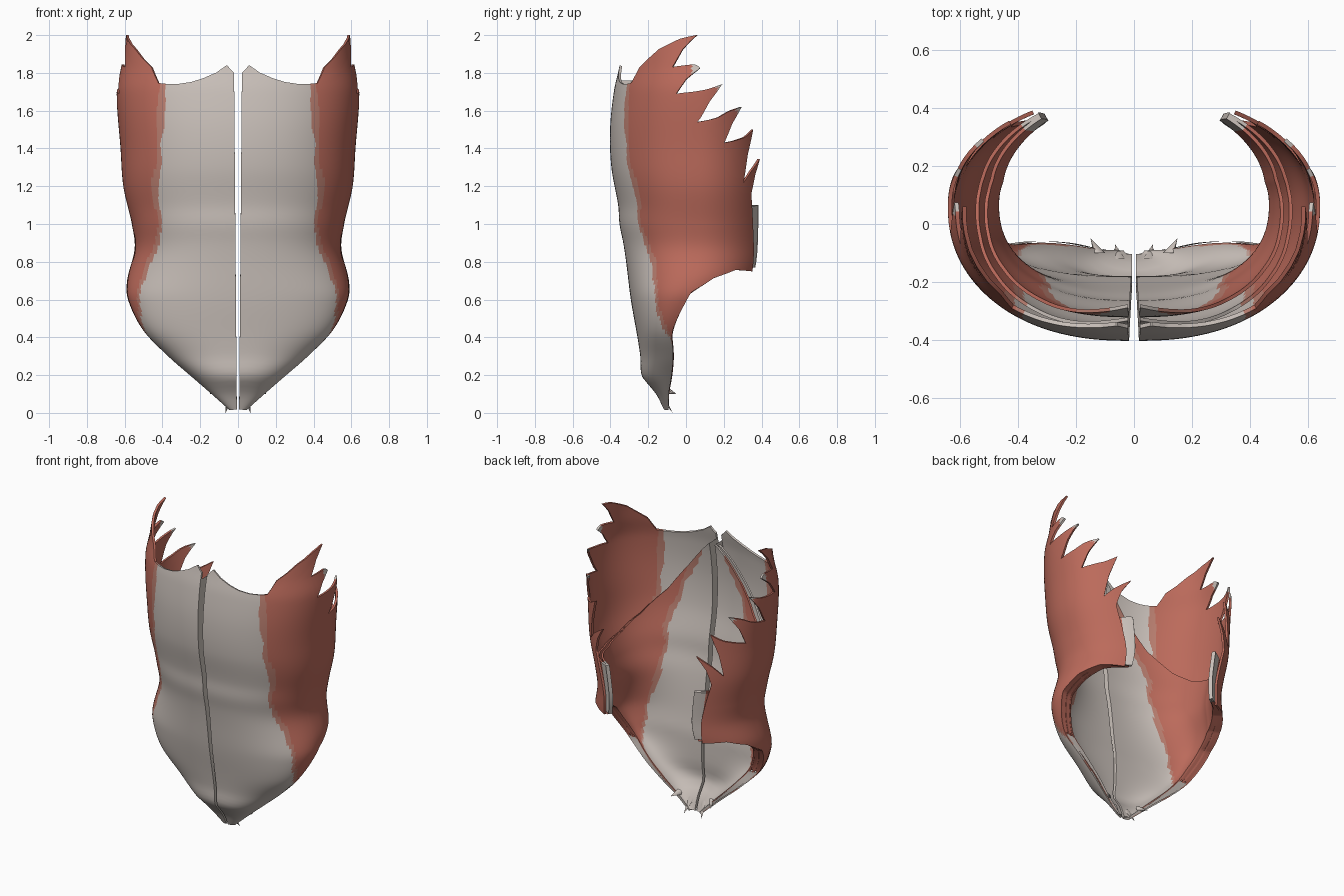
import bpy, bmesh, math

if "Cube" in bpy.data.objects:
    bpy.data.objects.remove(bpy.data.objects["Cube"])

# ---------- materials ----------
def material(name, rgb):
    m = bpy.data.materials.new(name)
    m.diffuse_color = (*rgb, 1)
    m.use_nodes = True
    m.node_tree.nodes["Principled BSDF"].inputs["Base Color"].default_value = m.diffuse_color
    return m

MUSCLE = material("muscle red", (0.50, 0.145, 0.105))
BLEND = material("muscle to tendon blend", (0.50, 0.215, 0.165))
TENDON = material("tendon ivory", (0.60, 0.54, 0.50))
MATS = [MUSCLE, BLEND, TENDON]

# ---------- smooth and straight interpolation through key points ----------
def smooth(keys, t):
    if t <= keys[0][0]:
        return keys[0][1]
    if t >= keys[-1][0]:
        return keys[-1][1]
    n = len(keys)
    slope = lambda j: ((keys[min(j + 1, n - 1)][1] - keys[max(j - 1, 0)][1]) /
                       (keys[min(j + 1, n - 1)][0] - keys[max(j - 1, 0)][0]))
    for i in range(n - 1):
        (t0, v0), (t1, v1) = keys[i], keys[i + 1]
        if t <= t1:
            h = t1 - t0
            s = (t - t0) / h
            return ((2*s**3 - 3*s*s + 1) * v0 + (s**3 - 2*s*s + s) * h * slope(i)
                    + (3*s*s - 2*s**3) * v1 + (s**3 - s*s) * h * slope(i + 1))

def lerp(p, q, f):
    return tuple(a + (b - a) * f for a, b in zip(p, q))

def along(points, f):
    k = f * (len(points) - 1)
    i = min(int(k), len(points) - 2)
    return lerp(points[i], points[i + 1], k - i)

# ---------- torso cross-section: half width, front depth and centre by height ----------
WIDTH = [(.02, .04), (.1, .13), (.2, .245), (.3, .36), (.44, .495), (.6, .575), (.7, .58), (.87, .54),
         (1, .555), (1.2, .6), (1.4, .615), (1.7, .635), (1.84, .61), (2, .585)]
FRONT = [(.02, -.11), (.1, -.15), (.15, -.19), (.2, -.228), (.3, -.235), (.4, -.25), (.6, -.285),
         (.8, -.31), (.9, -.325), (1, -.345), (1.1, -.352), (1.3, -.388), (1.5, -.395), (1.7, -.375),
         (1.84, -.345), (2, -.33)]
CENTRE = [(.02, -.09), (.1, -.085), (.2, -.065), (.3, -.06), (.44, -.07), (.6, -.02), (.75, .05),
          (1, .07), (1.4, .07), (2, .06)]
Q_FRONT, Q_BACK, BACK = 0.88, 0.95, 0.37

def power(v, c):
    return math.copysign(abs(v) ** (Q_FRONT if c > 0 else Q_BACK), v)

def place(deg, z, inset=0):
    """Point on the body wall: 0 degrees = front midline, 90 = side."""
    a = math.radians(deg)
    d = inset * min(1, max(0, z) / .5)
    if deg > 105:
        d *= 1 - .75 * min(1, (deg - 105) / 42)
    cy = smooth(CENTRE, z)
    gap = .006 + .015 * z / 1.84
    c = power(math.cos(a), math.cos(a))
    s = power(max(0, math.sin(a)), c)
    depth = (cy - smooth(FRONT, z) if c > 0 else BACK) - d
    return (gap + (smooth(WIDTH, z) - .85 * d - gap) * s, cy - depth * c, z)

def at(y, z):
    """Side-view position (y, z) turned into (degrees, z)."""
    cy = smooth(CENTRE, z)
    c = cy - y
    q = Q_FRONT if c > 0 else Q_BACK
    c /= (cy - smooth(FRONT, z)) if c > 0 else BACK
    return (math.degrees(math.acos(math.copysign(min(1, abs(c)) ** (1 / q), c))), z)

# ---------- finishing ----------
def finish(name, bm, thick=0.0):
    bmesh.ops.remove_doubles(bm, verts=bm.verts, dist=0.0004)
    me = bpy.data.meshes.new(name)
    bm.to_mesh(me)
    bm.free()
    for m in MATS:
        me.materials.append(m)
    ob = bpy.data.objects.new(name, me)
    bpy.context.collection.objects.link(ob)
    if thick:
        s = ob.modifiers.new("thickness", 'SOLIDIFY')
        s.thickness, s.offset = thick, 0
    ob.modifiers.new("both sides", 'MIRROR').use_mirror_merge = False
    bpy.ops.object.select_all(action='DESELECT')
    ob.select_set(True)
    bpy.context.view_layer.objects.active = ob
    bpy.ops.object.convert(target='MESH')
    bpy.ops.object.shade_smooth_by_angle(angle=math.radians(40))
    return ob

def grid(bm, columns, rule, inset):
    """Skin columns of (degrees, z) points and colour each face by rule."""
    rows = [[bm.verts.new(place(t, z, inset)) for t, z in col] for col in columns]
    for i in range(len(rows) - 1):
        for j in range(len(rows[0]) - 1):
            f = bm.faces.new((rows[i][j], rows[i+1][j], rows[i+1][j+1], rows[i][j+1]))
            pts = (columns[i][j], columns[i+1][j], columns[i+1][j+1], columns[i][j+1])
            f.material_index = rule(sum(p[0] for p in pts) / 4, sum(p[1] for p in pts) / 4)

def seam_rule(seam, band, back=999, tips=()):
    def rule(t, z):
        edge = smooth(seam, z) + .7 * math.sin(z * 23) + .4 * math.sin(z * 41)
        if t < edge or t > back:
            return 2
        if any(math.hypot((t - a) / 90, z - b) < .05 for a, b in tips):
            return 2
        return 1 if t < edge + band + 1.2 * math.sin(z * 17) else 0
    return rule

# ---------- outer sheet: external oblique with its front tendon ----------
front_top = [(0, 1.80), (2.5, 1.84), (7, 1.80), (13, 1.77), (19, 1.75), (26, 1.74), (32, 1.74), (38, 1.745)]
notches = [(38, 1.745)] + [at(*p) for p in
           ((-.07, 1.83), (-.05, 1.69), (.06, 1.54), (.2, 1.43), (.3, 1.22), (.34, 1.16))]
uppers = [[(-.24, 1.83), (-.14, 1.925), (-.03, 1.98), (.06, 2.0)],
          [(.0, 1.84), (.05, 1.845), (.075, 1.825)],
          [(.04, 1.70), (.12, 1.715), (.19, 1.74)],
          [(.16, 1.56), (.23, 1.60), (.29, 1.62)],
          [(.25, 1.44), (.31, 1.46), (.35, 1.5)],
          [(.34, 1.28), (.385, 1.345)]]
bottoms = [(50, .02), (85, .02), (90, .44), (94, .64), (106, .715), (123, .757), (142, .75)]
tips = [at(*u[-1]) for u in uppers[1:4]]
outer_rule = seam_rule([(.4, 88), (.48, 73), (.6, 61), (.8, 52), (.9, 46), (1.1, 42), (1.4, 37), (1.74, 32)],
                       4.5, tips=tips)
ROWS, FRONT_COLS = 72, 60
bm = bmesh.new()
main = [[lerp((50 * i / FRONT_COLS, .02), along(front_top, i / FRONT_COLS), j / ROWS)
         for j in range(ROWS + 1)] for i in range(FRONT_COLS + 1)]
for k, upper in enumerate(uppers):
    n0, n1 = notches[k], notches[k + 1]
    left = [n0] + [at(*p) for p in upper]
    # underside of the tooth sags a little towards the body
    tip = left[-1]
    mid = lerp(tip, n1, .5)
    right = [tip, (mid[0] - 1, mid[1] + .008), n1]
    teeth = []
    for i in range(17):
        f = i / 16
        base = lerp(n0, n1, f)
        crest = along(left, f / .5) if f <= .5 else along(right, (f - .5) / .5)
        teeth.append([lerp(base, crest, j / 8) for j in range(9)])
        if i:
            foot = lerp(bottoms[k], bottoms[k + 1], f)
            main.append([lerp(foot, base, j / ROWS) for j in range(ROWS + 1)])
    grid(bm, teeth, outer_rule, 0)
grid(bm, main, outer_rule, 0)
finish("external_oblique", bm, .014)

# ---------- inner sheets: internal oblique and transverse muscle ----------
low_edge = [(0, .03), (45, .03), (86, .03), (90, .42), (94, .63), (106, .71), (123, .76), (147, .77)]

def inner_sheet(name, top, inset, rule):
    cols = []
    for i in range(81):
        foot, head = along(low_edge, i / 80), along(top, i / 80)
        cols.append([lerp(foot, head, j / 44) for j in range(45)])
    b = bmesh.new()
    grid(b, cols, rule, inset)
    finish(name, b, .012)

inner_sheet("internal_oblique",
            [(0, 1.74), (14, 1.56), (32, 1.36), (54, 1.2), (75, 1.11), (97, 1.07), (122, 1.08), (147, 1.1)],
            .04, seam_rule([(.4, 84), (.6, 56), (.9, 44), (1.3, 38), (1.7, 30)], 4, 139))
inner_sheet("transverse_muscle",
            [(0, 1.76), (14, 1.58), (32, 1.38), (54, 1.22), (75, 1.13), (97, 1.08), (122, 1.09), (147, 1.1)],
            .08, seam_rule([(.36, 86), (.5, 56), (.7, 42), (1, 34), (1.3, 24), (1.6, 9), (1.75, 1)], 4, 139))

# ---------- rims that join the sheets: midline wall, groin and hip edge, back fascia ----------
def rim(name, path, depth, mat):
    b = bmesh.new()
    strips = [[b.verts.new(place(*along(path, i / 60), depth * j / 3)) for j in range(4)] for i in range(61)]
    for p, q in zip(strips, strips[1:]):
        for j in range(3):
            b.faces.new((p[j], q[j], q[j+1], p[j+1])).material_index = mat
    finish(name, b)

rim("midline_seam", [(0, .03), (0, 1.76)], .08, 2)
rim("groin_edge", [(90, .03), (90, .42)], .08, 2)
rim("hip_edge", [(90, .43), (94, .635), (106, .713), (123, .758), (145, .76)], .08, 0)
rim("back_fascia_edge", [(147, .77), (147, 1.1)], .08, 2)

# ---------- small pointed tendons at the pubis ----------
def spike(name, root, tip, r):
    b = bmesh.new()
    ring = [b.verts.new((root[0] + r * math.cos(i * math.pi / 4), root[1],
                         root[2] + r * math.sin(i * math.pi / 4))) for i in range(8)]
    end = b.verts.new(tip)
    for i in range(8):
        b.faces.new((ring[i], ring[(i + 1) % 8], end)).material_index = 2
    finish(name, b)

spike("pubic_tendon_low", (.05, -.12, .08), (.065, -.07, 0), .02)
spike("pubic_tendon_side", (.12, -.10, .12), (.15, -.05, .1), .02)
